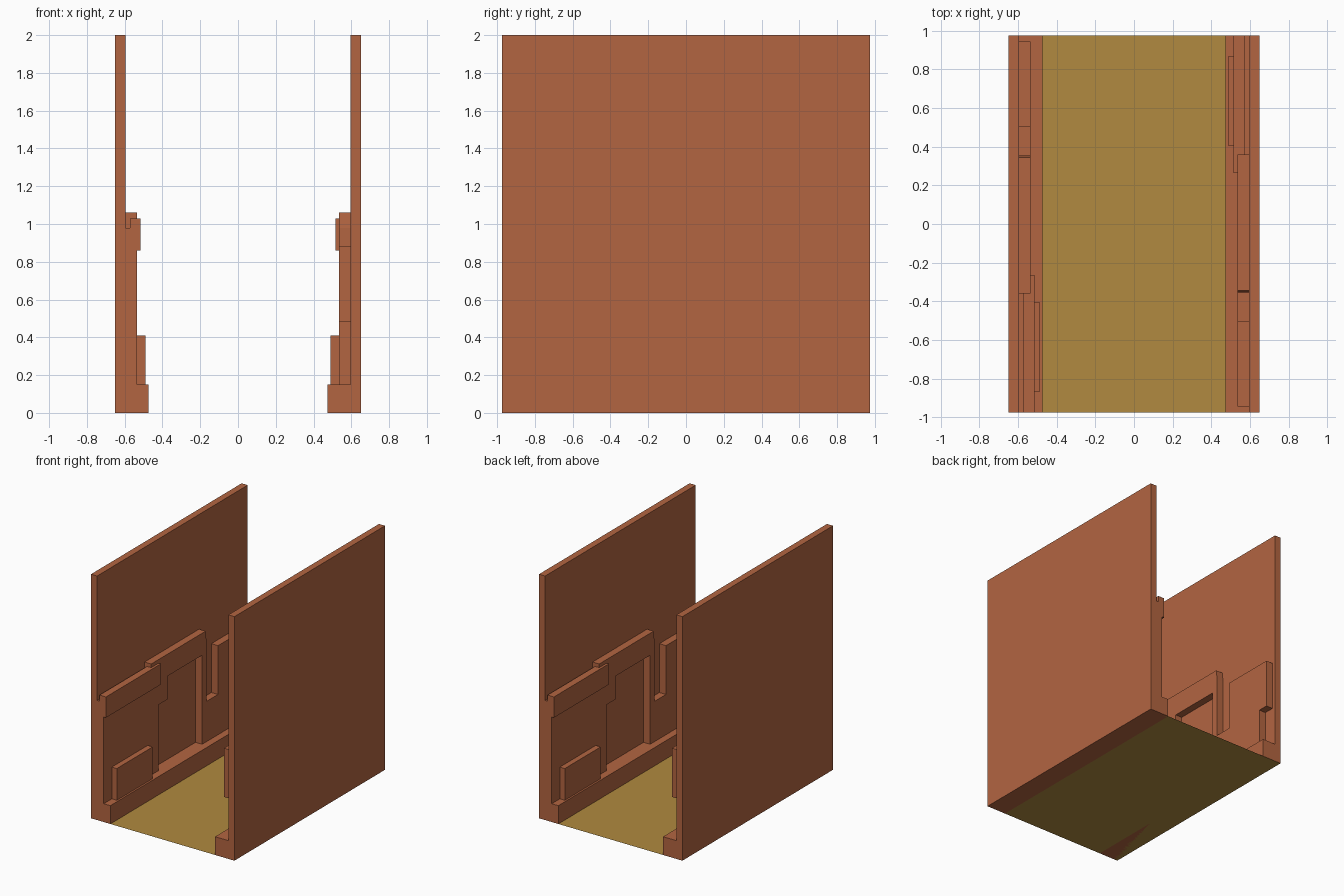
import bpy, bmesh
from mathutils import Matrix, Vector

if "Cube" in bpy.data.objects:
    bpy.data.objects.remove(bpy.data.objects["Cube"])


def material(name, color):
    m = bpy.data.materials.new(name)
    m.diffuse_color = color
    m.use_nodes = True
    m.node_tree.nodes["Principled BSDF"].inputs["Base Color"].default_value = m.diffuse_color
    return m


RUST = material("rust_wall", (0.45, 0.13, 0.053, 1))
OCHRE = material("ochre_floor", (0.44, 0.255, 0.05, 1))
HALF = 0.975  # half length of the corridor


def add_object(name, bm, mat):
    bmesh.ops.recalc_face_normals(bm, faces=bm.faces)
    me = bpy.data.meshes.new(name)
    bm.to_mesh(me)
    bm.free()
    me.materials.append(mat)
    ob = bpy.data.objects.new(name, me)
    bpy.context.collection.objects.link(ob)
    return ob


def wall_part(name, outline, axis, lo, hi):
    """Extrude an outline along x (y,z points) or y (x,z points), on both walls."""
    for side, spin in (("left", 0), ("right", 3.14159265)):
        bm = bmesh.new()
        if axis == "x":
            pts = [(lo, a, b) for a, b in outline]
            vec = Vector((hi - lo, 0, 0))
        else:
            pts = [(a, lo, b) for a, b in outline]
            vec = Vector((0, hi - lo, 0))
        face = bm.faces.new([bm.verts.new(p) for p in pts])
        ext = bmesh.ops.extrude_face_region(bm, geom=[face], use_keep_orig=True)
        moved = [g for g in ext["geom"] if isinstance(g, bmesh.types.BMVert)]
        bmesh.ops.translate(bm, verts=moved, vec=vec)
        bm.transform(Matrix.Rotation(spin, 4, "Z"))
        add_object(f"{side}_{name}", bm, RUST)


def rect(a0, a1, b0, b1):
    return [(a0, b0), (a1, b0), (a1, b1), (a0, b1)]


# Floor sheet
bm = bmesh.new()
bm.faces.new([bm.verts.new((x, y, 0)) for x, y in rect(-0.65, 0.65, -HALF, HALF)])
floor = add_object("floor", bm, OCHRE)

# Tall wall with thick plinth at its foot
wall_part("wall", [(-0.65, 0), (-0.475, 0), (-0.475, 0.15), (-0.595, 0.15),
                   (-0.595, 2), (-0.65, 2)], "y", -HALF, HALF)

# Cladding: front panel, door frame with corner bracket, stepped rear panel
cladding = [(-HALF, 0.15), (-0.265, 0.15), (-0.265, 0.69), (-0.14, 0.69),
            (-0.14, 0.88), (0.30, 0.88), (0.30, 0.15), (0.86, 0.15),
            (0.86, 0.48), (0.945, 0.48), (0.945, 0.88), (0.505, 0.88),
            (0.505, 0.48), (0.355, 0.48), (0.355, 0.98), (0.345, 1.06),
            (-0.36, 1.06), (-0.36, 0.86), (-HALF, 0.86)]
wall_part("cladding", cladding, "x", -0.595, -0.535)

# Thin backing behind the rail, the rail itself, and the low box
wall_part("rail_backing", rect(-HALF, -0.36, 0.86, 0.98), "x", -0.595, -0.573)
wall_part("rail", rect(-HALF, -0.265, 0.86, 1.03), "x", -0.573, -0.515)
wall_part("low_box", rect(-0.87, -0.405, 0.15, 0.41), "x", -0.535, -0.49)
